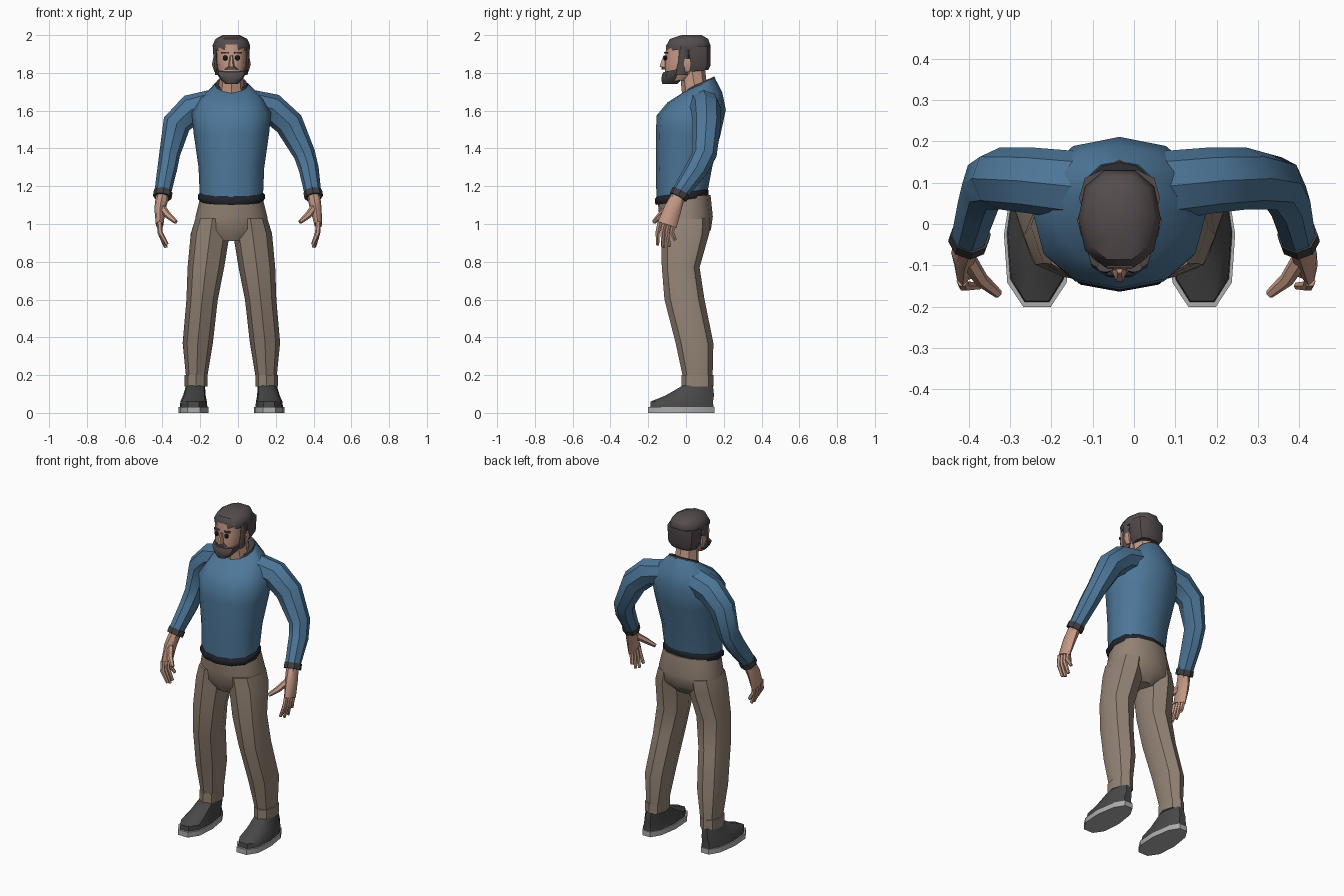
import bpy, bmesh, math
from mathutils import Vector

CX = -0.035  # body midline; the arm pose is slightly off-centre


def mat(name, *rgb):
    m = bpy.data.materials.new(name)
    m.diffuse_color = (*rgb, 1)
    return m


BLUE = mat("sweater_blue", .075, .185, .32)
TAN = mat("trouser_tan", .29, .225, .175)
SKIN = mat("skin", .56, .32, .235)
HAIR = mat("hair_dark", .09, .072, .075)
RIB = mat("rib_dark", .05, .05, .055)
HEM = mat("hem_black", .015, .017, .025)
SHOE = mat("shoe_dark", .065, .065, .065)
SOLE = mat("sole_grey", .42, .42, .42)
EYE = mat("eye_black", .01, .01, .01)


def skin_rings(name, rings, m):
    """Bridge closed rings of points and cap both ends."""
    bm = bmesh.new()
    vs = [[bm.verts.new(p) for p in r] for r in rings]
    n = len(vs[0])
    for a, b in zip(vs, vs[1:]):
        for i in range(n):
            j = (i + 1) % n
            bm.faces.new((a[i], a[j], b[j], b[i]))
    bm.faces.new(vs[0][::-1])
    bm.faces.new(vs[-1])
    bmesh.ops.recalc_face_normals(bm, faces=bm.faces)
    me = bpy.data.meshes.new(name)
    bm.to_mesh(me)
    bm.free()
    me.materials.append(m)
    ob = bpy.data.objects.new(name, me)
    bpy.context.collection.objects.link(ob)
    bpy.ops.object.select_all(action='DESELECT')
    ob.select_set(True)
    bpy.context.view_layer.objects.active = ob
    bpy.ops.object.shade_smooth_by_angle(angle=math.radians(40))
    return ob


def circle(n, e=1.0):
    pts = []
    for i in range(n):
        a = math.tau * i / n
        c, s = math.cos(a), math.sin(a)
        pts.append((math.copysign(abs(c) ** e, c), math.copysign(abs(s) ** e, s)))
    return pts


def stack(name, rows, m, n=8, e=1.0, side=1, taper=0):
    """Level rings: (x from midline, y, z, half width, half depth[, slope of z along y])."""
    rings = []
    for x, y, z, rx, ry, *sl in rows:
        s = sl[0] if sl else 0
        rings.append([(CX + side * x + c * rx * (1 - taper * d), y + d * ry, z + s * d * ry)
                      for c, d in circle(n, e)])
    return skin_rings(name, rings, m)


def limb(name, rows, m, n=8):
    """Rings square to a path: (x, y, z, half width, half depth)."""
    P = [Vector(r[:3]) for r in rows]
    rings = []
    for i, r in enumerate(rows):
        t = (P[min(i + 1, len(P) - 1)] - P[max(i - 1, 0)]).normalized()
        v = (Vector((0, 1, 0)) - t * t.y).normalized()
        u = v.cross(t)
        rings.append([P[i] + u * c * r[3] + v * s * r[4] for c, s in circle(n)])
    return skin_rings(name, rings, m)


# Sweater body, hem and collar
stack("sweater_body", [(0, -.022, 1.14, .167, .134, .15), (0, -.01, 1.3, .174, .15, .05),
                       (0, .012, 1.48, .2, .172), (0, .028, 1.59, .21, .183, .08),
                       (0, .047, 1.67, .165, .145, .18), (0, .07, 1.735, .087, .083, .45)],
      BLUE, 12, .9)
stack("sweater_hem", [(0, -.022, 1.122, .168, .137, .15), (0, -.022, 1.132, .177, .142, .15),
                      (0, -.022, 1.155, .177, .142, .15), (0, -.02, 1.165, .168, .136, .15)],
      HEM, 12, .9)
stack("collar", [(0, .07, 1.728, .09, .086, .45), (0, .07, 1.745, .084, .08, .45)], RIB, 12)

# Trousers seat
stack("trouser_seat", [(0, -.01, 1.14, .165, .14, .1), (0, 0, 1.04, .19, .142),
                       (0, 0, .97, .195, .132), (0, -.01, .91, .1, .09)], TAN, 12, .9)

# Legs, turn-ups and shoes
for label, s in (("left", 1), ("right", -1)):
    stack(label + "_trouser_leg",
          [(.1, -.005, 1.03, .09, .13), (.112, -.005, .95, .103, .128),
           (.135, -.028, .77, .097, .1), (.155, -.008, .6, .083, .106),
           (.178, .045, .37, .08, .1), (.185, .065, .16, .052, .075)], TAN, side=s)
    stack(label + "_turn_up", [(.187, .06, .14, .06, .085), (.187, .06, .2, .06, .085)], TAN, side=s)
    stack(label + "_sole", [(.2, -.025, 0, .08, .184), (.2, -.025, .032, .08, .184)],
          SOLE, 10, .85, s, .12)
    stack(label + "_shoe", [(.2, -.022, .03, .073, .175), (.2, -.022, .06, .07, .172),
                            (.196, .02, .092, .06, .134), (.19, .063, .145, .05, .083)],
          SHOE, 10, .85, s, .1)

# Sleeves, each with its own pose
sleeves = {
    "right": [(-.12, .09, 1.645, .07, .085), (-.245, .105, 1.607, .082, .08),
              (-.325, .11, 1.53, .075, .075), (-.362, .098, 1.37, .055, .065),
              (-.375, .055, 1.29, .052, .06), (-.4, -.035, 1.16, .044, .044)],
    "left": [(.05, .09, 1.645, .07, .085), (.18, .105, 1.612, .08, .08),
             (.272, .11, 1.53, .077, .075), (.352, .098, 1.37, .058, .065),
             (.375, .055, 1.29, .053, .06), (.397, -.035, 1.16, .044, .044)]}
for label, rows in sleeves.items():
    limb(label + "_sleeve", rows, BLUE)
    s = 1 if label == "left" else -1
    dx = .01 if s > 0 else 0
    limb(label + "_wrist_rib", [(s * .396, -.026, 1.172, .05, .05),
                                (s * .401, -.042, 1.142, .05, .05)], RIB)
    # Palm, fingers and thumb
    limb(label + "_palm", [(s * .4, -.04, 1.15, .035, .036), (s * .413, -.07, 1.08, .03, .046),
                           (s * .415 + dx, -.1, .995, .02, .052)], SKIN)
    for i in range(4):
        y = -.138 + i * .025
        tip = (.89, .875, .88, .915)[i]
        limb(f"{label}_finger_{i + 1}",
             [(s * .416 + dx, y, 1.01, .014, .014), (s * .412 + dx, y - .012, .955, .014, .013),
              (s * (.375 + .005 * i) + dx * 2, y - .012 + .006 * i, tip, .009, .009)], SKIN, 6)
    limb(label + "_thumb", [(s * .405, -.08, 1.09, .02, .022), (s * .37, -.135, 1.045, .018, .018),
                            (s * .328, -.17, 1.01, .011, .011)], SKIN, 6)

# Neck and head
stack("neck", [(0, .055, 1.68, .075, .075), (0, .04, 1.76, .064, .068), (0, .03, 1.83, .062, .07)], SKIN)
stack("head", [(0, -.05, 1.76, .05, .06), (0, -.035, 1.8, .073, .08), (0, -.025, 1.87, .08, .09),
               (0, -.02, 1.95, .08, .088)], SKIN, 10, .85)
stack("hair_back", [(0, .062, 1.81, .072, .058, .1), (0, .066, 1.84, .09, .066),
                    (0, .063, 1.94, .098, .07)], HAIR, 10, .7)
stack("hair_top", [(0, .01, 1.922, .094, .118, .03), (0, .013, 1.945, .1, .122),
                   (0, .016, 1.98, .084, .106), (0, .03, 2, .045, .055)], HAIR, 10, .85)
stack("beard", [(0, -.085, 1.742, .034, .042), (0, -.075, 1.765, .058, .057, .1),
                (0, -.058, 1.8, .08, .073, .15), (0, -.052, 1.818, .082, .07, .2)], HAIR, 10, .85)
stack("moustache", [(0, -.112, 1.818, .038, .018), (0, -.112, 1.831, .022, .018)], HAIR)
stack("nose", [(0, -.115, 1.832, .017, .028), (0, -.113, 1.845, .015, .027),
               (0, -.108, 1.892, .008, .013)], SKIN, 6)

# Paired face details
for label, s in (("left", 1), ("right", -1)):
    stack(label + "_sideburn", [(.072, -.025, 1.79, .014, .032), (.08, -.015, 1.86, .014, .026),
                                (.084, -.008, 1.94, .014, .026)], HAIR, side=s)
    stack(label + "_ear", [(.08, .008, 1.805, .01, .014), (.09, .008, 1.845, .013, .022),
                           (.088, .008, 1.875, .009, .018)], SKIN, 6, side=s)
    stack(label + "_eye", [(.032, -.108, 1.866, .006, .006), (.032, -.108, 1.873, .013, .011),
                           (.032, -.108, 1.885, .013, .011), (.032, -.108, 1.892, .006, .006)],
          EYE, side=s)
    stack(label + "_eyebrow", [(.034, -.104, 1.902, .022, .013), (.034, -.104, 1.91, .022, .013)],
          HAIR, side=s)
